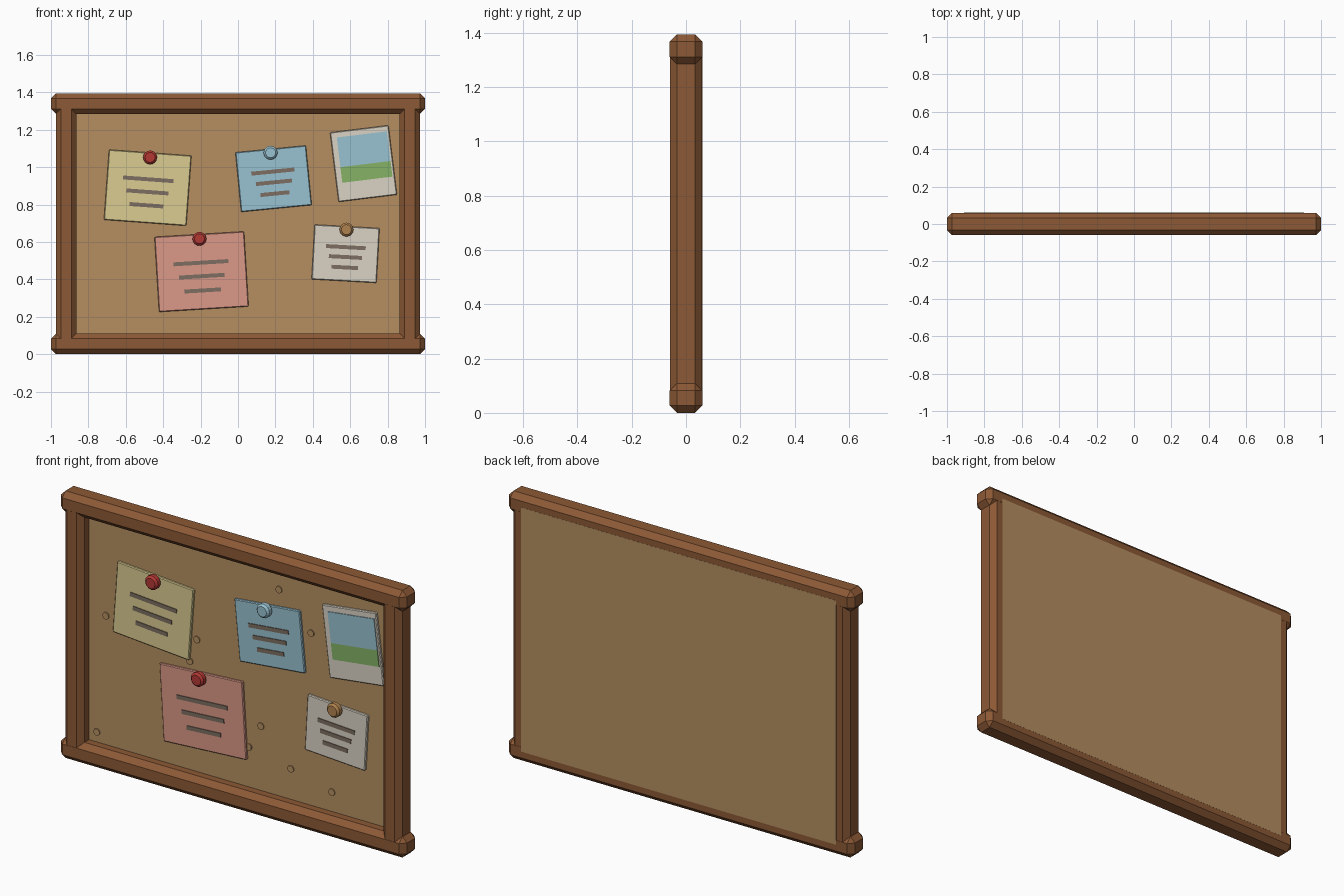
import bpy
from math import radians, cos, sin, pi

cube = bpy.data.objects.get("Cube")
if cube:
    bpy.data.objects.remove(cube, do_unlink=True)


def material(name, srgb):
    col = [c / 12.92 if c <= 0.04045 else ((c + 0.055) / 1.055) ** 2.4 for c in srgb] + [1.0]
    m = bpy.data.materials.new(name)
    m.use_nodes = True
    m.diffuse_color = col
    m.node_tree.nodes["Principled BSDF"].inputs["Base Color"].default_value = col
    return m


WOOD = material("brown wood", (.55, .35, .21))
CORK = material("cork", (.71, .56, .38))
YELLOW = material("yellow paper", (.86, .80, .57))
BLUE = material("light blue", (.60, .76, .82))
PINK = material("pink paper", (.86, .60, .53))
WHITE = material("off white paper", (.86, .83, .77))
INK = material("grey brown ink", (.49, .43, .38))
RED = material("red pin", (.70, .22, .20))
TAN = material("tan pin", (.69, .51, .31))
GREEN = material("grass green", (.52, .70, .40))


def finish(ob, name, mat, bevel):
    ob.name = name
    ob.data.materials.append(mat)
    if bevel:
        mod = ob.modifiers.new("chamfer", "BEVEL")
        mod.width = bevel
        mod.segments = 1
        mod.limit_method = "ANGLE"
    return ob


def box(name, size, loc, mat, tilt=0, bevel=0):
    bpy.ops.mesh.primitive_cube_add(size=1, location=loc)
    ob = bpy.context.object
    ob.scale = size
    bpy.ops.object.transform_apply(location=False, rotation=False, scale=True)
    ob.rotation_euler.y = -radians(tilt)
    return finish(ob, name, mat, bevel)


def disc(name, radius, back, front, x, z, mat, bevel=0, sides=16):
    bpy.ops.mesh.primitive_cylinder_add(vertices=sides, radius=radius, depth=back - front,
                                        location=(x, (back + front) / 2, z),
                                        rotation=(pi / 2, 0, 0))
    return finish(bpy.context.object, name, mat, bevel)


# Frame: long rails with chamfered ends, posts slightly inset between them
HEIGHT, RAIL, DEPTH, CHAMFER = 1.395, .11, .12, .027
for name, z in (("bottom_rail", RAIL / 2), ("top_rail", HEIGHT - RAIL / 2)):
    box(name, (2, DEPTH, RAIL), (0, 0, z), WOOD, bevel=CHAMFER)
for name, side in (("left_post", 1), ("right_post", -1)):
    box(name, (RAIL, DEPTH - .001, HEIGHT - RAIL), (side * .919, 0, HEIGHT / 2), WOOD, bevel=CHAMFER)

# Cork panel, flush with the back of the frame
FACE = .005
BACK = DEPTH / 2 + .0006
box("cork_panel", (1.82, BACK - FACE, 1.275), (0, (BACK + FACE) / 2, HEIGHT / 2), CORK)

# Small cork specks on the panel
specks = [(-.24, .80), (-.765, .784), (.235, 1.188), (.42, 1.01), (-.28, .676),
          (.13, .447), (.06, .32), (.303, .27), (.54, .212), (-.818, .163)]
for x, z in specks:
    disc("cork_speck", .018, FACE + .002, FACE - .006, x, z, CORK, sides=10)

# Papers lie on the panel; details are thin plates placed in the paper's own tilt
PAPER = -.012


def paper(name, x, z, w, h, tilt, mat):
    box(name, (w, FACE - PAPER, h), (x, (FACE + PAPER) / 2, z), mat, tilt, bevel=.004)


def plate(name, x, z, tilt, dx, dz, w, h, mat):
    c, s = cos(radians(tilt)), sin(radians(tilt))
    box(name, (w, .006, h), (x + dx * c - dz * s, PAPER - .001, z + dx * s + dz * c), mat, tilt)


notes = [
    ("yellow_note", -.483, .89, .442, .376, -4.2, YELLOW, RED, -.47, 1.052),
    ("blue_note", .19, .938, .379, .32, 5.6, BLUE, BLUE, .174, 1.077),
    ("pink_note", -.195, .441, .48, .402, 3.5, PINK, RED, -.206, .617),
    ("white_note", .575, .537, .348, .293, -3.2, WHITE, TAN, .58, .666),
]
for name, x, z, w, h, tilt, mat, pin_mat, px, pz in notes:
    paper(name, x, z, w, h, tilt, mat)
    for drop, length in ((.12, .61), (-.06, .51), (-.25, .41)):
        plate(name + "_line", x, z, tilt, 0, drop * h, length * w, .021, INK)
    disc(name + "_pin", .037, PAPER + .002, -.052, px, pz, pin_mat, bevel=.01)

# Pinned photograph: white border, sky and grass
photo = (.671, 1.019, 7)
paper("photo_border", photo[0], photo[1], .315, .374, photo[2], WHITE)
plate("photo_sky", *photo, .01, .076, .27, .16, BLUE)
plate("photo_grass", *photo, .01, -.046, .27, .084, GREEN)
